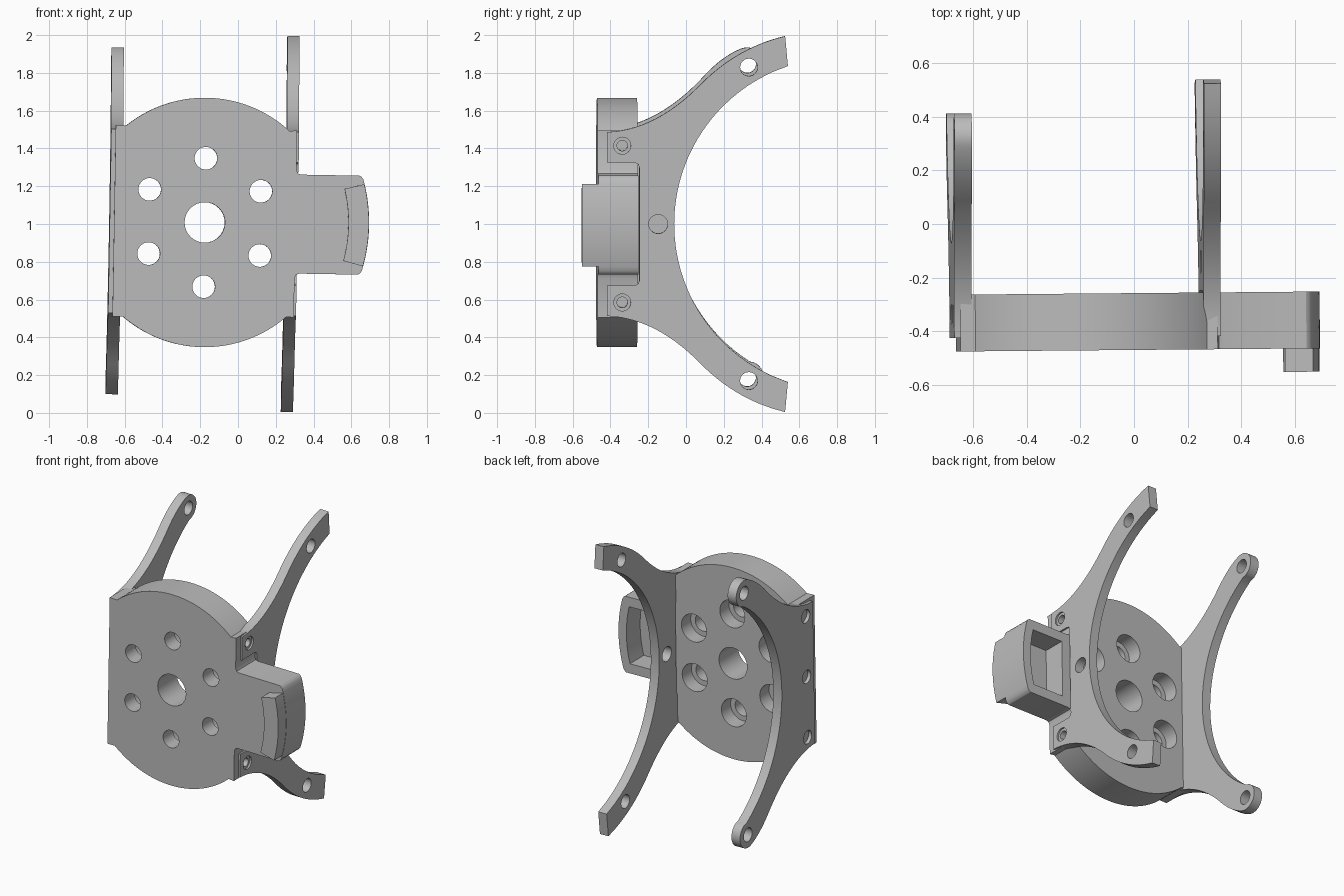
import bpy, bmesh
from math import sin, cos, radians, sqrt
from mathutils import Matrix, Vector

cube = bpy.data.objects.get("Cube")
if cube:
    bpy.data.objects.remove(cube, do_unlink=True)

grey = bpy.data.materials.new("plain grey")
grey.use_nodes = True
tone = (0.5, 0.5, 0.5, 1)
grey.diffuse_color = tone
grey.node_tree.nodes["Principled BSDF"].inputs["Base Color"].default_value = tone

MID = 1.005            # height of the symmetry plane
HUB = (-0.18, MID)     # centre of the plate in (x, z)
# the whole bracket sits slightly skewed
PIVOT = Vector((0, 0, 1))
SKEW = (Matrix.Translation(PIVOT) @ Matrix.Rotation(radians(0.5), 4, 'Z')
        @ Matrix.Rotation(radians(1), 4, 'Y') @ Matrix.Translation(-PIVOT))


def arc(centre, r, a0, a1, n=32):
    angles = [radians(a0 + (a1 - a0) * i / n) for i in range(n + 1)]
    return [(centre[0] + r * cos(a), centre[1] + r * sin(a)) for a in angles]


def bend(p, q, r, n=14):
    """Quadratic curve from p to r, pulled towards q."""
    out = []
    for i in range(n + 1):
        t = i / n
        out.append(tuple((1 - t) ** 2 * a + 2 * t * (1 - t) * b + t * t * c
                         for a, b, c in zip(p, q, r)))
    return out


def flip(points):
    """Mirror an outline about the symmetry plane, in reverse order."""
    return [(a, 2 * MID - b) for a, b in reversed(points)]


def prism(name, outline, axis, lo, hi):
    """Extrude an (x, z) outline along y, or a (y, z) outline along x."""
    bm = bmesh.new()
    place = (lambda a, b: (a, lo, b)) if axis == 'Y' else (lambda a, b: (lo, a, b))
    face = bm.faces.new([bm.verts.new(place(a, b)) for a, b in outline])
    new = bmesh.ops.extrude_face_region(bm, geom=[face])["geom"]
    step = Vector((0, hi - lo, 0)) if axis == 'Y' else Vector((hi - lo, 0, 0))
    bmesh.ops.translate(bm, vec=step,
                        verts=[v for v in new if isinstance(v, bmesh.types.BMVert)])
    bmesh.ops.recalc_face_normals(bm, faces=bm.faces)
    mesh = bpy.data.meshes.new(name)
    bm.to_mesh(mesh)
    bm.free()
    mesh.materials.append(grey)
    obj = bpy.data.objects.new(name, mesh)
    bpy.context.collection.objects.link(obj)
    return obj


def drill(centre, r, axis, lo, hi):
    return prism("drill", arc(centre, r, 0, 348.75, 31), axis, lo, hi)


def cut(obj, cutters):
    for c in cutters:
        c.hide_render = True
        mod = obj.modifiers.new("cut", 'BOOLEAN')
        mod.operation, mod.solver, mod.object = 'DIFFERENCE', 'EXACT', c
    graph = bpy.context.evaluated_depsgraph_get()
    mesh = bpy.data.meshes.new_from_object(obj.evaluated_get(graph))
    obj.modifiers.clear()
    obj.data = mesh
    for c in cutters:
        bpy.data.objects.remove(c, do_unlink=True)


def finish(obj):
    obj.data.transform(SKEW)
    bpy.ops.object.select_all(action='DESELECT')
    obj.select_set(True)
    bpy.context.view_layer.objects.active = obj
    bpy.ops.object.shade_smooth_by_angle(angle=radians(30))


# Round plate with a side tab
FRONT, BACK = -0.47, -0.258
TAB = 0.262
half = (arc(HUB, 0.87, 0, 16.2, 10)
        + [(0.645, MID + TAB - 0.006), (0.635, MID + TAB), (0.325, MID + TAB),
           (0.308, MID + TAB + 0.006), (0.3, MID + TAB + 0.025), (0.3, MID + 0.495)]
        + arc(HUB, 0.66, 48.2, 130, 48) + [(-0.66, MID + 0.507)])
plate = prism("round_plate", half + flip(half)[:-1], 'Y', FRONT, BACK)

cutters = [drill(HUB, 0.107, 'Y', -0.7, 0)]
for i in range(6):
    a = radians(30 + 60 * i)
    spot = (HUB[0] + 0.34 * cos(a), HUB[1] + 0.34 * sin(a))
    cutters.append(drill(spot, 0.06, 'Y', -0.7, 0))
    cutters.append(drill(spot, 0.095, 'Y', -0.36, 0))   # counterbore
# pocket in the back of the tab
pocket = arc(HUB, 0.81, -14, 14, 12)
cutters.append(prism("pocket", pocket + [(0.37, pocket[-1][1]), (0.37, pocket[0][1])],
                     'Y', -0.41, 0))
# pilot holes for the arm screws
for z in (MID - 0.415, MID + 0.415):
    cutters.append(drill((-0.34, z), 0.028, 'X', 0.17, 0.5))
cut(plate, cutters)
finish(plate)

# Raised lip on the front of the tab
lip = prism("tab_lip", arc(HUB, 0.76, 14.5, -14.5, 16) + arc(HUB, 0.868, -14.5, 14.5, 16),
            'Y', -0.557, FRONT + 0.01)
finish(lip)

# Curved arms: shared shoulder curve and inner circle
shoulder = bend((-0.42, MID + 0.487), (-0.16, MID + 0.497), (0.08, MID + 0.745))
INNER_Y, INNER_R = 0.818, 0.883


def inner(top, n=24):
    """Upper half of the inner curve, from the tip down to the middle."""
    heights = [top * (1 - i / n) for i in range(n + 1)]
    return [(INNER_Y - sqrt(INNER_R ** 2 - h * h), MID + h) for h in heights]


def arm(name, upper, lo, hi, holes):
    obj = prism(name, upper + flip(upper)[1:], 'X', lo, hi)
    cut(obj, [drill((y, MID + h), r, 'X', lo - 0.1, hi + 0.1) for y, h, r in holes])
    finish(obj)


tips = [(0.33, s * 0.83, 0.046) for s in (-1, 1)]
screws = [(-0.34, s * 0.415, 0.045) for s in (-1, 1)]

# Arm beside the tab: square ends, notched front edge
notch = [(-0.25, MID + 0.3), (-0.257, MID + 0.318), (-0.275, MID + 0.325),
         (-0.42, MID + 0.325)]
square = (notch + shoulder
          + bend((0.08, MID + 0.745), (0.27, MID + 0.935), (0.522, MID + 0.995))[1:]
          + inner(0.837))
arm("tab_side_arm", square, 0.248, 0.312, tips + screws + [(-0.15, 0, 0.05)])

# Opposite arm: rounded ends, straight front edge
tip = arc((0.33, MID + 0.83), 0.088, 112, -68, 20)
rounded = (shoulder + bend((0.08, MID + 0.745), (0.19, MID + 0.87), tip[0])[1:-1]
           + tip + inner(0.745))
arm("plain_side_arm", rounded, -0.683, -0.618, tips + screws + [(-0.34, 0, 0.045)])
